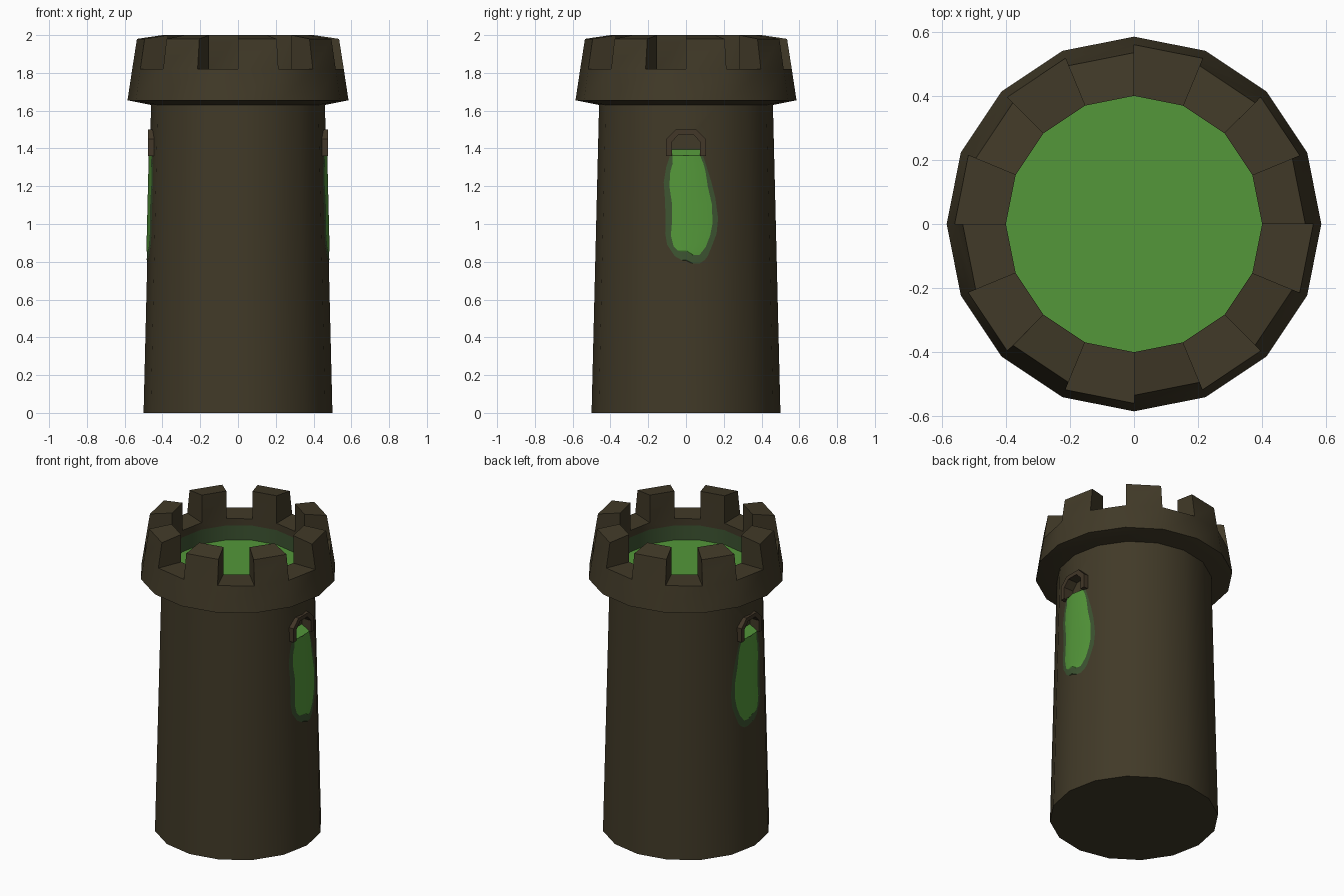
import bpy, bmesh, math

if "Cube" in bpy.data.objects:
    bpy.data.objects.remove(bpy.data.objects["Cube"])

SIDES = 16
STEP = 2 * math.pi / SIDES


def material(name, rgb):
    m = bpy.data.materials.new(name)
    m.diffuse_color = (*rgb, 1)
    m.use_nodes = True
    m.node_tree.nodes["Principled BSDF"].inputs["Base Color"].default_value = m.diffuse_color
    return m


STONE = material("dark stone", (0.053, 0.042, 0.021))
FRAME = material("frame stone", (0.054, 0.038, 0.021))
SLIME = material("bright slime", (0.088, 0.312, 0.042))
STAIN = material("slime stain", (0.046, 0.088, 0.031))


def finish(name, bm, mats, recalc=True):
    if recalc:
        bmesh.ops.remove_doubles(bm, verts=bm.verts, dist=1e-5)
        bmesh.ops.recalc_face_normals(bm, faces=bm.faces)
    me = bpy.data.meshes.new(name)
    bm.to_mesh(me)
    bm.free()
    for m in mats:
        me.materials.append(m)
    ob = bpy.data.objects.new(name, me)
    bpy.context.collection.objects.link(ob)
    return ob


def activate(ob):
    bpy.ops.object.select_all(action='DESELECT')
    ob.select_set(True)
    bpy.context.view_layer.objects.active = ob


def smooth(ob):
    activate(ob)
    bpy.ops.object.shade_smooth_by_angle(angle=math.radians(30))


def mirror_x(ob):
    ob.modifiers.new("Mirror", 'MIRROR').use_axis = (True, False, False)


def polar(r, z, k):
    return (r * math.cos(k * STEP), r * math.sin(k * STEP), z)


def face(bm, pts, mat=0):
    f = bm.faces.new([bm.verts.new(p) for p in pts])
    f.material_index = mat
    return f


def wall_radius(z):
    return 0.5 - 0.04 * z / 1.64


def on_wall(y, z, off):
    return (wall_radius(z) - abs(y) * math.tan(STEP / 2) + off, y, z)


# Tapered tower shaft
bm = bmesh.new()
for k in range(SIDES):
    face(bm, [polar(0.5, 0, k), polar(0.5, 0, k + 1),
              polar(0.46, 1.64, k + 1), polar(0.46, 1.64, k)])
face(bm, [polar(0.5, 0, k) for k in range(SIDES)])
face(bm, [polar(0.46, 1.64, k) for k in range(SIDES)])
shaft = finish("tower_shaft", bm, [STONE])

# Arched openings cut into both sides
INNER = [(-.075, 1.36), (-.075, 1.435), (-.037, 1.475),
         (.037, 1.475), (.075, 1.435), (.075, 1.36)]
OUTER = [(-.105, 1.36), (-.105, 1.45), (-.055, 1.50),
         (.055, 1.50), (.105, 1.45), (.105, 1.36)]
bm = bmesh.new()
for s in (1, -1):
    n = len(INNER)
    a = [(s * 0.41, y, z) for y, z in INNER]
    b = [(s * 0.60, y, z) for y, z in INNER]
    face(bm, a)
    face(bm, b)
    for i in range(n):
        j = (i + 1) % n
        face(bm, [a[i], a[j], b[j], b[i]])
cutter = finish("opening_cutter", bm, [STONE])
cutter.hide_render = True
mod = shaft.modifiers.new("Openings", 'BOOLEAN')
mod.operation = 'DIFFERENCE'
mod.solver = 'EXACT'
mod.object = cutter
activate(shaft)
bpy.ops.object.modifier_apply(modifier=mod.name)
bpy.data.objects.remove(cutter, do_unlink=True)
smooth(shaft)

# Flared battlement ring with alternating merlons and the slime floor
FLOOR, BAND, GAP = 1.68, 1.775, 1.82
bm = bmesh.new()
for k in range(SIDES):
    def strip(p, q, mat=0):
        face(bm, [polar(*p, k), polar(*p, k + 1), polar(*q, k + 1), polar(*q, k)], mat)
    strip((0.46, 1.63), (0.585, 1.655))
    strip((0.585, 1.655), (0.56, GAP))
    strip((0.4, FLOOR), (0.4, BAND), 2)
    strip((0.4, BAND), (0.4, GAP))
    if k % 2:
        strip((0.56, GAP), (0.4, GAP))
    else:
        strip((0.56, GAP), (0.535, 1.98))
        strip((0.535, 1.98), (0.4, 2.0))
        strip((0.4, 2.0), (0.4, GAP))
        for e in (k, k + 1):
            face(bm, [polar(0.56, GAP, e), polar(0.535, 1.98, e),
                      polar(0.4, 2.0, e), polar(0.4, GAP, e)])
face(bm, [polar(0.4, FLOOR, k) for k in range(SIDES)], 1)
face(bm, [polar(0.46, 1.63, k) for k in range(SIDES)])
smooth(finish("battlements", bm, [STONE, SLIME, STAIN]))

# Arch frames around the openings
bm = bmesh.new()
X0, X1 = 0.43, 0.477
for i in range(5):
    for prof in (OUTER, INNER):
        (y0, z0), (y1, z1) = prof[i], prof[i + 1]
        face(bm, [(X0, y0, z0), (X0, y1, z1), (X1, y1, z1), (X1, y0, z0)])
    for x in (X0, X1):
        face(bm, [(x, *OUTER[i]), (x, *OUTER[i + 1]), (x, *INNER[i + 1]), (x, *INNER[i])])
for i in (0, 5):
    face(bm, [(X0, *OUTER[i]), (X1, *OUTER[i]), (X1, *INNER[i]), (X0, *INNER[i])])
mirror_x(finish("arch_frame", bm, [FRAME]))

# Slime lip sloping out of each opening
bm = bmesh.new()
face(bm, [(.465, -.075, 1.362), (.465, .075, 1.362), (.41, .075, 1.395), (.41, -.075, 1.395)])
mirror_x(finish("slime_lip", bm, [SLIME], False))


# Slime runs on the wall: rows of (height, left, right), top to bottom
def run(name, rows, off, mat):
    bm = bmesh.new()
    for (za, la, ra), (zb, lb, rb) in zip(rows, rows[1:]):
        ma, mb = max(la, min(0, ra)), max(lb, min(0, rb))
        for a0, a1, b0, b1 in ((la, ma, lb, mb), (ma, ra, mb, rb)):
            face(bm, [on_wall(b0, zb, off), on_wall(b1, zb, off),
                      on_wall(a1, za, off), on_wall(a0, za, off)])
    bmesh.ops.remove_doubles(bm, verts=bm.verts, dist=1e-5)
    ob = finish(name, bm, [mat], False)
    smooth(ob)
    mirror_x(ob)


run("slime_stain", [(1.362, -.085, .09), (1.30, -.105, .11), (1.22, -.118, .135),
                    (1.14, -.112, .155), (1.03, -.108, .17), (0.95, -.11, .162),
                    (0.89, -.10, .14), (0.83, -.06, .115), (0.81, -.025, .10),
                    (0.79, .04, .07)], 0.003, STAIN)
run("slime_run", [(1.362, -.072, .075), (1.32, -.07, .092), (1.28, -.083, .103),
                  (1.20, -.088, .115), (1.10, -.073, .138), (1.00, -.075, .14),
                  (0.94, -.08, .128), (0.88, -.065, .105), (0.86, -.045, .09),
                  (0.835, .04, .07)], 0.006, SLIME)
